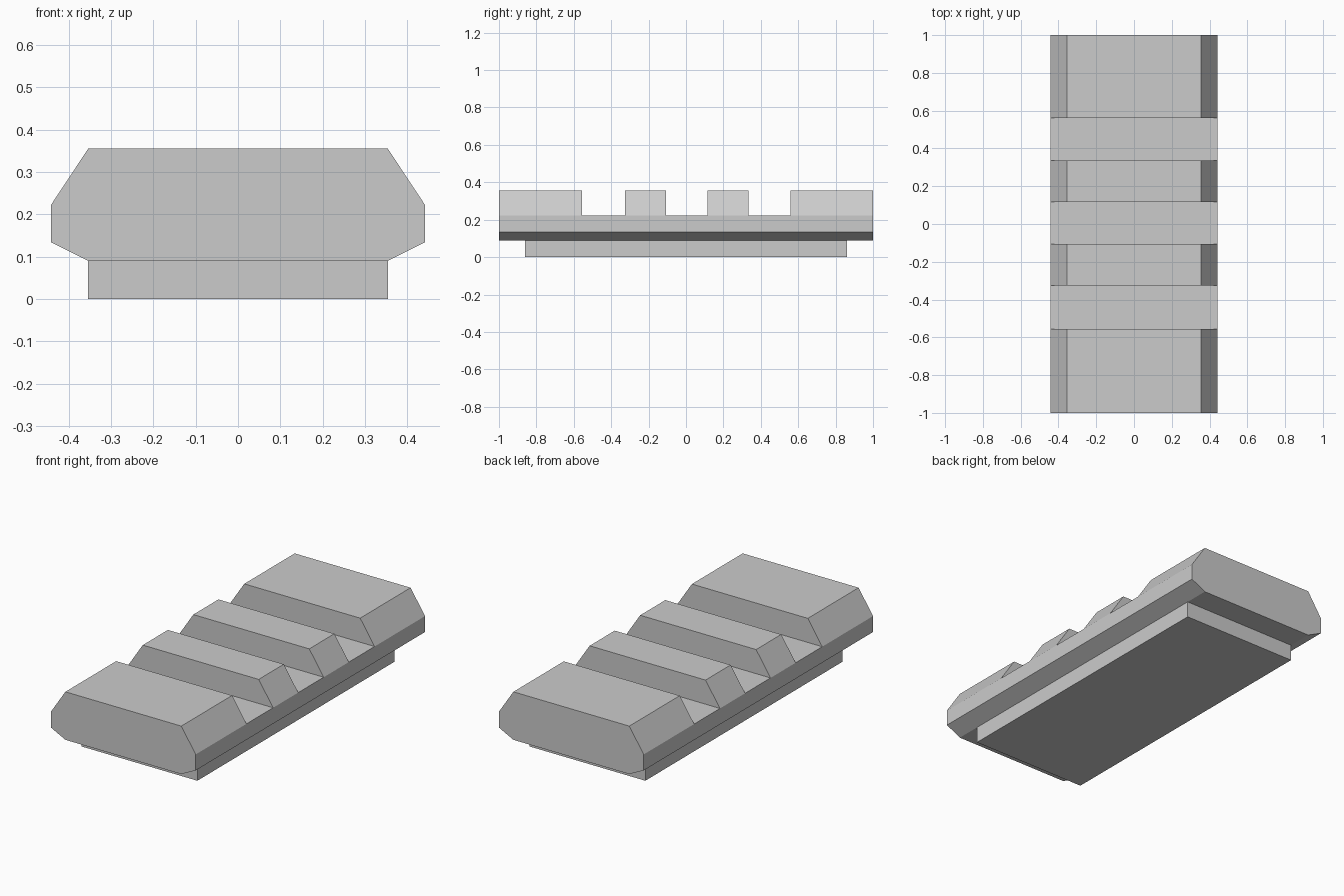
import bpy
import bmesh

cube = bpy.data.objects.get("Cube")
if cube:
    bpy.data.objects.remove(cube, do_unlink=True)

grey = bpy.data.materials.new("matte grey")
grey.use_nodes = True
colour = (0.6, 0.6, 0.6, 1)
grey.diffuse_color = colour
grey.node_tree.nodes["Principled BSDF"].inputs["Base Color"].default_value = colour

BASE_TOP, GROOVE_FLOOR, RIDGE_TOP = 0.09, 0.222, 0.355
HALF_WIDTH, RIDGE_HALF = 0.442, 0.354


def finish(bm, name):
    bmesh.ops.recalc_face_normals(bm, faces=bm.faces)
    mesh = bpy.data.meshes.new(name)
    bm.to_mesh(mesh)
    bm.free()
    mesh.materials.append(grey)
    obj = bpy.data.objects.new(name, mesh)
    bpy.context.collection.objects.link(obj)
    return obj


# Rail body: a bevelled profile carried along stations at every groove edge
half_profile = [(RIDGE_HALF, BASE_TOP), (HALF_WIDTH, 0.134), (HALF_WIDTH, GROOVE_FLOOR)]
profile = half_profile + [(-x, z) for x, z in reversed(half_profile)]
stations = [-1, -0.557, -0.325, -0.106, 0.116, 0.335, 0.56, 1]

bm = bmesh.new()
rings = [[bm.verts.new((x, y, z)) for x, z in profile] for y in stations]
count = len(profile)
top_faces = []
for a, b in zip(rings, rings[1:]):
    for i in range(count):
        j = (i + 1) % count
        face = bm.faces.new((a[i], a[j], b[j], b[i]))
        if i == len(half_profile) - 1:
            top_faces.append(face)
bm.faces.new(rings[0])
bm.faces.new(list(reversed(rings[-1])))
bmesh.ops.recalc_face_normals(bm, faces=bm.faces)

# Ridges: every other top panel is raised and narrowed
raised = bmesh.ops.extrude_discrete_faces(bm, faces=top_faces[::2])["faces"]
for face in raised:
    for v in face.verts:
        v.co.x *= RIDGE_HALF / HALF_WIDTH
        v.co.z = RIDGE_TOP

# Merge the flat pieces of the sides and ends
bmesh.ops.dissolve_limit(bm, angle_limit=0.01, verts=bm.verts, edges=bm.edges)
finish(bm, "rail_body")

# Mounting base: a shorter block under the rail
bm = bmesh.new()
bmesh.ops.create_cube(bm, size=1)
bmesh.ops.scale(bm, vec=(2 * RIDGE_HALF, 1.72, BASE_TOP), verts=bm.verts)
bmesh.ops.translate(bm, vec=(0, 0, BASE_TOP / 2), verts=bm.verts)
finish(bm, "mounting_base")
